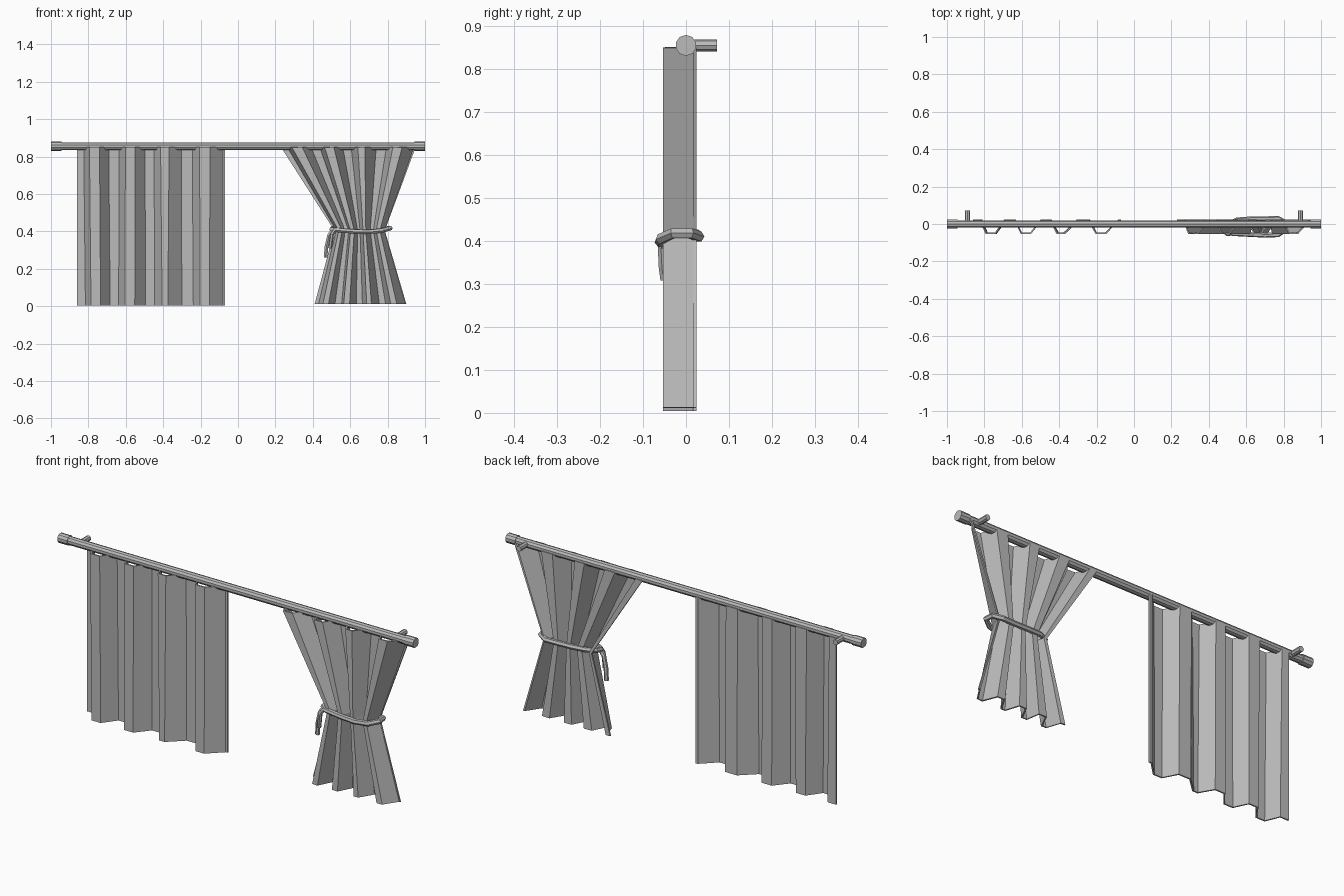
import bpy, bmesh, math, random
from mathutils import Vector

random.seed(4)
cube = bpy.data.objects.get("Cube")
if cube:
    bpy.data.objects.remove(cube, do_unlink=True)

grey = bpy.data.materials.new("plain grey")
grey.use_nodes = True
colour = (0.5, 0.5, 0.5, 1)
grey.diffuse_color = colour
grey.node_tree.nodes["Principled BSDF"].inputs["Base Color"].default_value = colour

ROD_Z = 0.855


def add_object(name, data):
    obj = bpy.data.objects.new(name, data)
    bpy.context.collection.objects.link(obj)
    data.materials.append(grey)
    return obj


def cylinder(name, start, end, radius, sides):
    start, end = Vector(start), Vector(end)
    axis = end - start
    bm = bmesh.new()
    bmesh.ops.create_cone(bm, cap_ends=True, segments=sides, radius1=radius,
                          radius2=radius, depth=axis.length)
    mesh = bpy.data.meshes.new(name)
    bm.to_mesh(mesh)
    bm.free()
    obj = add_object(name, mesh)
    obj.location = (start + end) / 2
    obj.rotation_euler = axis.to_track_quat("Z", "Y").to_euler()
    return obj


# Rod, end caps and wall brackets
cylinder("rod", (-0.96, 0, ROD_Z), (0.96, 0, ROD_Z), 0.021, 10)
for side, label in ((1, "left"), (-1, "right")):
    cylinder(label + "_end_cap", (side * 0.945, 0, ROD_Z), (side, 0, ROD_Z), 0.0245, 10)
    cylinder(label + "_bracket", (side * 0.89, 0, ROD_Z), (side * 0.89, 0.072, ROD_Z), 0.014, 8)


# Pleat outline: fractions across the cloth, alternating back and front folds
FRONT, BACK = -0.05, 0.02
folds = [0, 0.05, 0.09, 0.15, 0.215, 0.29, 0.33, 0.385, 0.455,
         0.52, 0.57, 0.62, 0.705, 0.785, 0.835, 0.90, 0.985, 1]
depths = [BACK if i % 4 < 2 else FRONT for i in range(len(folds))]


def curtain(name, rows):
    """Each row is (height, left edge, right edge, sideways jitter)."""
    bm = bmesh.new()
    grid = []
    for z, x0, x1, jitter in rows:
        row = []
        for i, (f, y) in enumerate(zip(folds, depths)):
            inner = 0 < i < len(folds) - 2
            shift = random.uniform(-jitter, jitter) if inner else 0
            row.append(bm.verts.new((x0 + (x1 - x0) * f + shift, y, z)))
        grid.append(row)
    for upper, lower in zip(grid, grid[1:]):
        for i in range(len(folds) - 1):
            bm.faces.new((upper[i], lower[i], lower[i + 1], upper[i + 1]))
    mesh = bpy.data.meshes.new(name)
    bm.to_mesh(mesh)
    bm.free()
    obj = add_object(name, mesh)
    cloth = obj.modifiers.new("cloth thickness", "SOLIDIFY")
    cloth.thickness = 0.008
    cloth.offset = 0
    return obj


curtain("open_curtain", [(0.85, -0.86, -0.07, 0.004), (0.004, -0.86, -0.07, 0.008)])
curtain("tied_curtain", [(0.85, 0.23, 0.95, 0.004), (0.405, 0.515, 0.785, 0.002),
                         (0.012, 0.41, 0.90, 0.005)])


# Tieback cord and its two hanging tails
def cord(name, points, radius, closed=False):
    curve = bpy.data.curves.new(name, "CURVE")
    curve.dimensions = "3D"
    curve.bevel_depth = radius
    curve.bevel_resolution = 1
    curve.use_fill_caps = True
    spline = curve.splines.new("POLY")
    spline.points.add(len(points) - 1)
    for p, co in zip(spline.points, points):
        p.co = (*co, 1)
    spline.use_cyclic_u = closed
    spline.use_smooth = False
    return add_object(name, curve)


cord("tieback", [(0.50, -0.03, 0.41), (0.53, -0.052, 0.408), (0.62, -0.056, 0.40),
                 (0.70, -0.06, 0.398), (0.77, -0.058, 0.405), (0.815, -0.03, 0.418),
                 (0.81, 0.01, 0.418), (0.77, 0.03, 0.41), (0.70, 0.028, 0.41),
                 (0.62, 0.027, 0.412), (0.55, 0.022, 0.415), (0.505, 0, 0.415)], 0.013, True)
cord("long_tail", [(0.51, -0.035, 0.41), (0.487, -0.035, 0.38), (0.473, -0.033, 0.32),
                   (0.468, -0.03, 0.26)], 0.011)
cord("short_tail", [(0.52, -0.05, 0.41), (0.503, -0.056, 0.385), (0.497, -0.054, 0.34),
                    (0.492, -0.05, 0.31)], 0.010)
